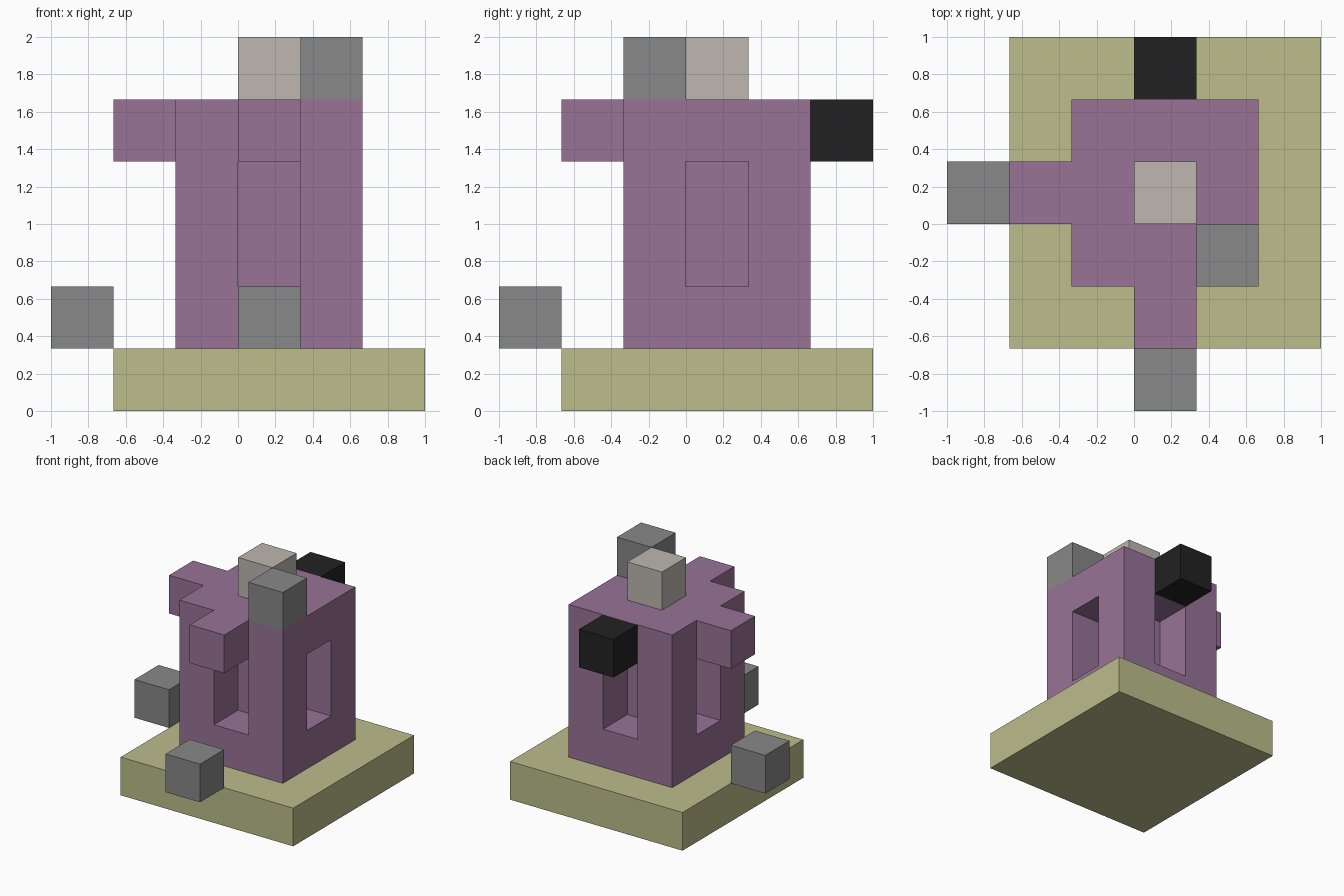
import bpy
import bmesh
from itertools import product
from mathutils import Vector

UNIT = 1 / 3  # edge length of one block
AXES = [Vector(a) for a in ((1, 0, 0), (0, 1, 0), (0, 0, 1))]

cube = bpy.data.objects.get("Cube")
if cube:
    bpy.data.objects.remove(cube, do_unlink=True)


def make_material(name, hex_code):
    def linear(c):
        return c / 12.92 if c <= 0.04045 else ((c + 0.055) / 1.055) ** 2.4
    rgb = [linear(v / 255) for v in bytes.fromhex(hex_code)]
    mat = bpy.data.materials.new(name)
    mat.use_nodes = True
    mat.diffuse_color = (*rgb, 1)
    mat.node_tree.nodes["Principled BSDF"].inputs["Base Color"].default_value = (*rgb, 1)
    return mat


def box(start, size=(1, 1, 1)):
    """Set of grid cells in a box, counted from its lowest corner."""
    return set(product(*(range(s, s + n) for s, n in zip(start, size))))


def build(name, cells, mat):
    """Closed skin around the cells: a quad wherever a cell meets empty space."""
    bm = bmesh.new()
    for cell in cells:
        centre = Vector(cell) + Vector((0.5, 0.5, 0.5))
        for i, sign in product(range(3), (1, -1)):
            n = AXES[i] * sign
            if tuple(int(c) for c in Vector(cell) + n) in cells:
                continue
            u = AXES[(i + 1) % 3] / 2
            v = AXES[(i + 2) % 3] / 2 * sign
            mid = centre + n / 2
            corners = (mid - u - v, mid + u - v, mid + u + v, mid - u + v)
            bm.faces.new([bm.verts.new(c * UNIT - Vector((1, 1, 0))) for c in corners])
    bmesh.ops.remove_doubles(bm, verts=bm.verts, dist=0.001)
    mesh = bpy.data.meshes.new(name)
    bm.to_mesh(mesh)
    bm.free()
    mesh.materials.append(mat)
    obj = bpy.data.objects.new(name, mesh)
    bpy.context.collection.objects.link(obj)


olive = make_material("pale_olive", "BCBD8B")
purple = make_material("dusty_purple", "987397")
grey = make_material("mid_grey", "888888")
beige = make_material("warm_beige", "BDB7AF")
black = make_material("soft_black", "222222")

# Square plinth
build("base_slab", box((1, 1, 0), (5, 5, 1)), olive)

# Tower with a recessed slot in each side and two short arms at the top
tower = box((2, 2, 1), (3, 3, 4))
for x, y in ((3, 2), (3, 4), (2, 3), (4, 3)):
    tower -= box((x, y, 2), (1, 1, 2))
tower |= box((1, 3, 4)) | box((3, 1, 4))
build("tower", tower, purple)

# Single blocks on and around the tower
build("top_centre_block", box((3, 3, 5)), beige)
build("top_corner_block", box((4, 2, 5)), grey)
build("back_block", box((3, 5, 4)), black)
build("front_floating_block", box((3, 0, 1)), grey)
build("right_floating_block", box((0, 3, 1)), grey)
